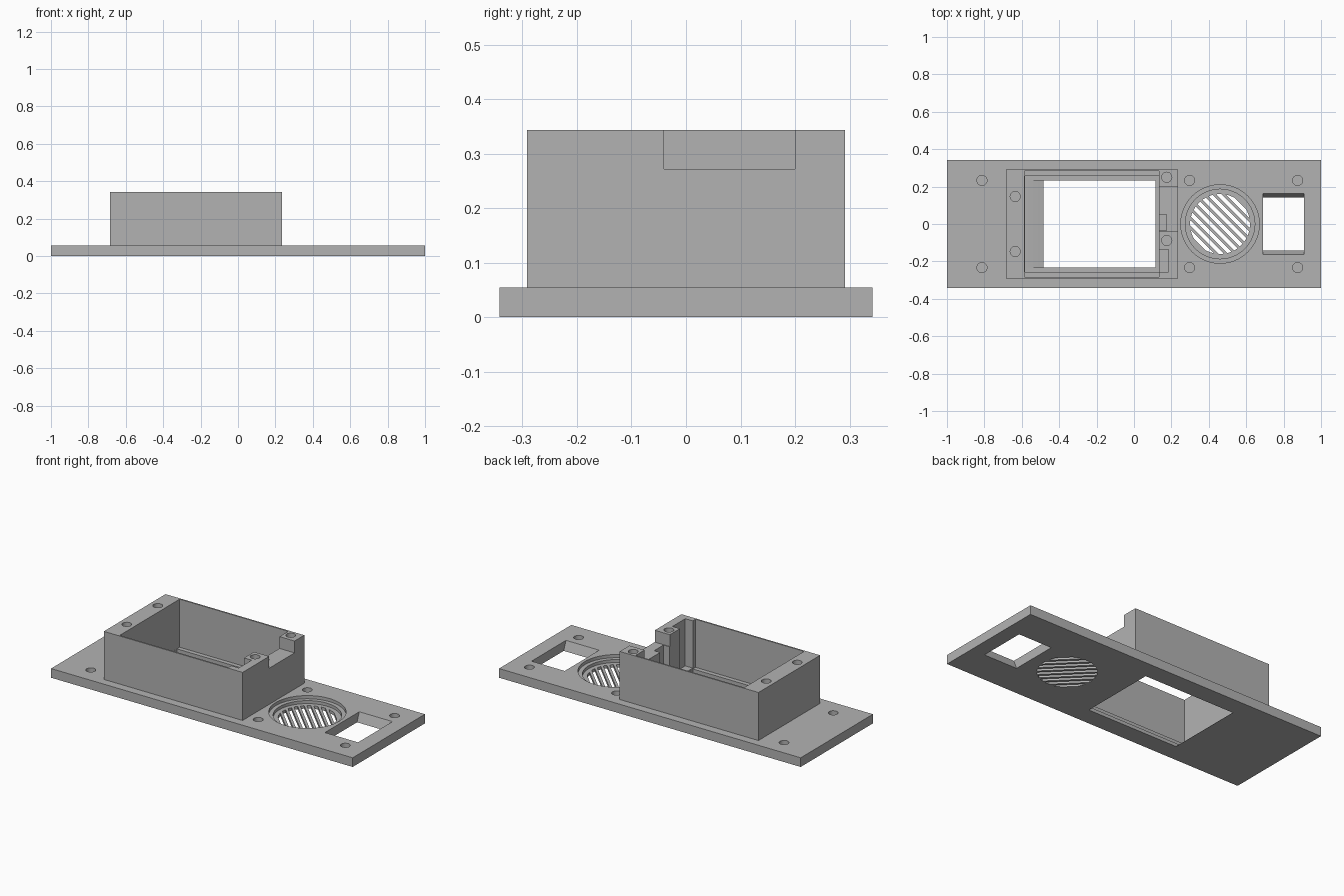
import bpy, bmesh, math

if "Cube" in bpy.data.objects:
    bpy.data.objects.remove(bpy.data.objects["Cube"])

grey = bpy.data.materials.new("plain grey")
grey.diffuse_color = (0.45, 0.45, 0.45, 1)
grey.use_nodes = True
grey.node_tree.nodes["Principled BSDF"].inputs["Base Color"].default_value = grey.diffuse_color


def prism(name, bottom, top, z0, z1):
    """Solid between two matching outlines at heights z0 and z1."""
    bm = bmesh.new()
    lo = [bm.verts.new((x, y, z0)) for x, y in bottom]
    hi = [bm.verts.new((x, y, z1)) for x, y in top]
    n = len(lo)
    bm.faces.new(lo[::-1])
    bm.faces.new(hi)
    for i in range(n):
        j = (i + 1) % n
        bm.faces.new((lo[i], lo[j], hi[j], hi[i]))
    bmesh.ops.recalc_face_normals(bm, faces=bm.faces)
    me = bpy.data.meshes.new(name)
    bm.to_mesh(me)
    bm.free()
    me.materials.append(grey)
    ob = bpy.data.objects.new(name, me)
    bpy.context.collection.objects.link(ob)
    return ob


def rect(x0, x1, y0, y1):
    return [(x0, y0), (x1, y0), (x1, y1), (x0, y1)]


def circle(cx, cy, r, n):
    return [(cx + r * math.cos(math.tau * i / n), cy + r * math.sin(math.tau * i / n))
            for i in range(n)]


def combine(target, tool, operation):
    mod = target.modifiers.new("cut", 'BOOLEAN')
    mod.operation, mod.solver, mod.object = operation, 'EXACT', tool
    bpy.context.view_layer.objects.active = target
    bpy.ops.object.modifier_apply(modifier=mod.name)
    bpy.data.objects.remove(tool)


PLATE, TOP = 0.055, 0.343

# Mounting plate with the raised display housing
panel = prism("panel_with_housing", rect(-1, 1, -.342, .342), rect(-1, 1, -.342, .342), 0, PLATE)
box = rect(-.685, .235, -.292, .292)
combine(panel, prism("housing", box, box, 0.03, TOP), 'UNION')


def cut(outline, z0, z1, top=None):
    combine(panel, prism("cutter", outline, top or outline, z0, z1), 'DIFFERENCE')


# Housing cavity, display pocket and window with one sloped side
cut(rect(-.585, .135, -.283, .283), PLATE, .5)
cut(rect(-.584, .134, -.257, .257), .02, .1)
cut(rect(-.485, .115, -.233, .233), -.01, .03)
cut(rect(-.485, .115, -.233, .233), 0.001, .021, rect(-.582, .115, -.233, .233))

# Cable notch and inner wall slots
cut(rect(.12, .3, -.04, .2), .272, .5)
cut(rect(.12, .175, -.036, .052), .06, .5)
cut(rect(.12, .185, -.257, -.135), .06, .5)

# Blind screw holes in the housing and the plate
for x, y in ((-.635, .147), (-.635, -.147), (.175, .25), (.175, -.088)):
    cut(circle(x, y, .027, 24), .2, .5)
for x in (-.813, .297, .875):
    for y in (-.233, .233):
        cut(circle(x, y, .027, 24), .02, .15)

# Stepped round speaker seat
CX, R = .46, .16
cut(circle(CX, 0, .21, 64), .036, .15)
cut(circle(CX, 0, .186, 64), .018, .15)

# Diagonal speaker grille slots with ends following a circle
c = math.sqrt(.5)
for k in range(-4, 5):
    mid, half = k * .036, .0105
    vs = [mid - half + 2 * half * i / 4 for i in range(5)]
    right = [(math.sqrt(R * R - v * v), v) for v in vs]
    left = [(-u, v) for u, v in reversed(right)]
    cut([(CX + c * (u + v), c * (v - u)) for u, v in right + left], -.02, .03)

# Switch opening tapering towards the underside
lo, hi = .142, .163
slope = (hi - lo) / PLATE * .01
cut(rect(.69, .91, -lo + slope, lo - slope), -.01, PLATE + .01,
    rect(.69, .91, -hi - slope, hi + slope))

# Smooth round walls, sharp edges elsewhere
bpy.ops.object.select_all(action='DESELECT')
panel.select_set(True)
bpy.context.view_layer.objects.active = panel
bpy.ops.object.shade_smooth_by_angle(angle=math.radians(30))
